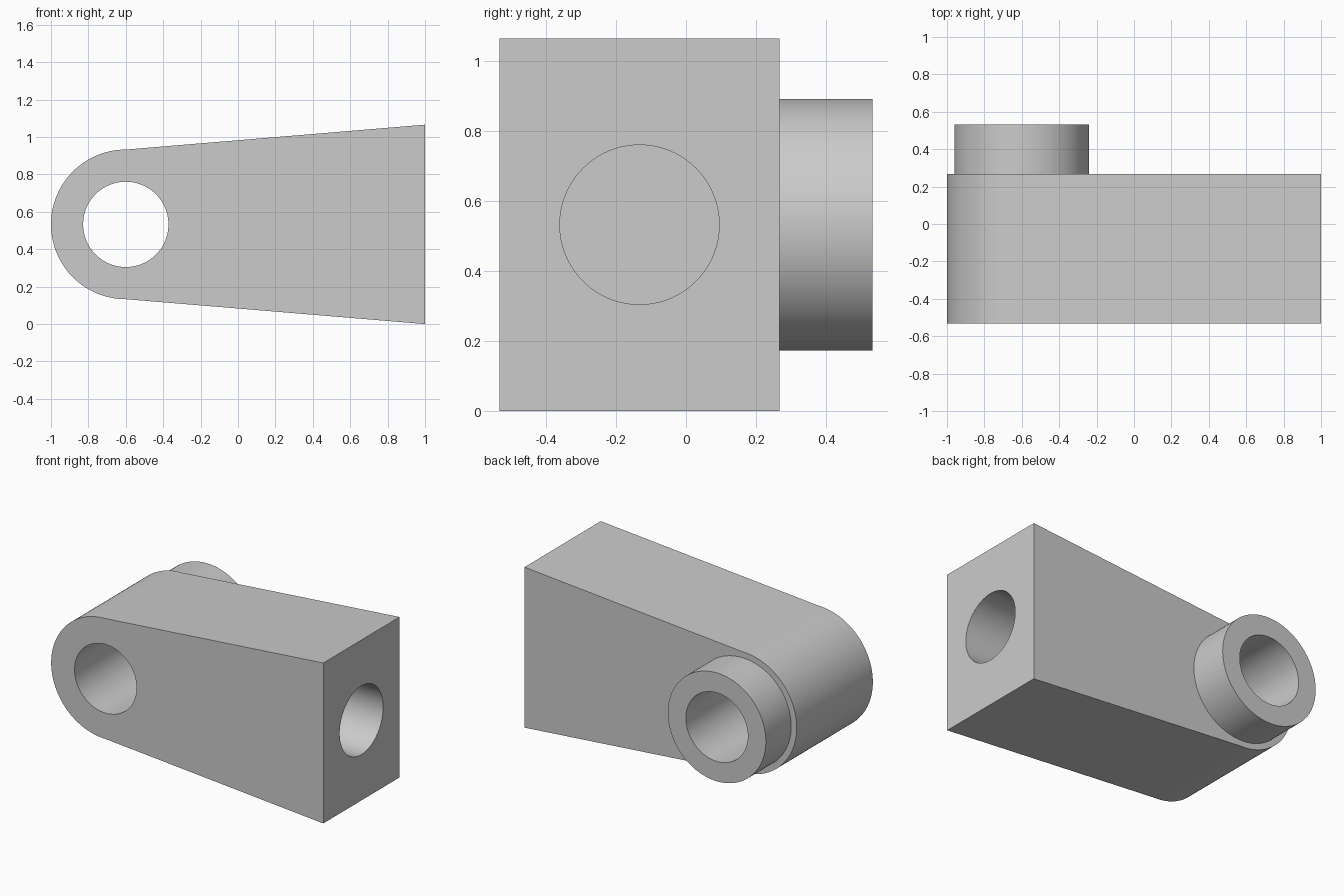
import bpy
import bmesh
from math import cos, sin, pi, radians
from mathutils import Matrix

if "Cube" in bpy.data.objects:
    bpy.data.objects.remove(bpy.data.objects["Cube"])

# Main dimensions
FRONT, SEAM, BACK = -0.533, 0.267, 0.533
EYE_X, MID_Z, EYE_R = -0.6, 0.533, 0.4
BOSS_R, BORE_R = 0.36, 0.228
SOCKET_Y = (FRONT + SEAM) / 2
SOCKET_DEPTH = 0.8
ARC_STEPS = 72

grey = bpy.data.materials.new("light grey")
grey.use_nodes = True
colour = (0.6, 0.6, 0.6, 1)
grey.diffuse_color = colour
grey.node_tree.nodes["Principled BSDF"].inputs["Base Color"].default_value = colour


def make_object(name, bm):
    bmesh.ops.recalc_face_normals(bm, faces=bm.faces[:])
    mesh = bpy.data.meshes.new(name)
    bm.to_mesh(mesh)
    bm.free()
    mesh.materials.append(grey)
    obj = bpy.data.objects.new(name, mesh)
    bpy.context.collection.objects.link(obj)
    return obj


def cylinder(name, radius, start, end, axis):
    """Cylinder between two points lying along the given axis (X or Y)."""
    bm = bmesh.new()
    length = sum(abs(b - a) for a, b in zip(start, end))
    middle = [(a + b) / 2 for a, b in zip(start, end)]
    turn = Matrix.Rotation(pi / 2, 4, "Y" if axis == "X" else "X")
    bmesh.ops.create_cone(bm, cap_ends=True, segments=2 * ARC_STEPS,
                          radius1=radius, radius2=radius, depth=length,
                          matrix=Matrix.Translation(middle) @ turn)
    return make_object(name, bm)


def combine(target, other, operation):
    other.hide_render = True
    mod = target.modifiers.new(operation.lower(), "BOOLEAN")
    mod.object = other
    mod.operation = operation
    mod.solver = "EXACT"
    bpy.context.view_layer.objects.active = target
    bpy.ops.object.modifier_apply(modifier=mod.name)
    bpy.data.objects.remove(other)


# Tapered arm: rounded eye end widening to a square end
outline = [(1, 0), (1, 2 * MID_Z)]
for i in range(ARC_STEPS + 1):
    a = pi / 2 + pi * i / ARC_STEPS
    outline.append((EYE_X + EYE_R * cos(a), MID_Z + EYE_R * sin(a)))
bm = bmesh.new()
face = bm.faces.new([bm.verts.new((x, FRONT, z)) for x, z in outline])
side = bmesh.ops.extrude_face_region(bm, geom=[face])
moved = [g for g in side["geom"] if isinstance(g, bmesh.types.BMVert)]
bmesh.ops.translate(bm, verts=moved, vec=(0, SEAM - FRONT, 0))
arm = make_object("tapered_arm", bm)

# Round boss on the back of the eye
boss = cylinder("boss", BOSS_R, (EYE_X, 0, MID_Z), (EYE_X, BACK, MID_Z), "Y")
combine(arm, boss, "UNION")

# Through bore and blind socket in the square end
bore = cylinder("bore_cutter", BORE_R, (EYE_X, -1, MID_Z), (EYE_X, 1, MID_Z), "Y")
combine(arm, bore, "DIFFERENCE")
socket = cylinder("socket_cutter", BORE_R, (1 - SOCKET_DEPTH, SOCKET_Y, MID_Z),
                  (1.2, SOCKET_Y, MID_Z), "X")
combine(arm, socket, "DIFFERENCE")

# Smooth the curved walls, keep every real edge crisp
bpy.ops.object.select_all(action="DESELECT")
arm.select_set(True)
bpy.context.view_layer.objects.active = arm
bpy.ops.object.shade_smooth_by_angle(angle=radians(3))
